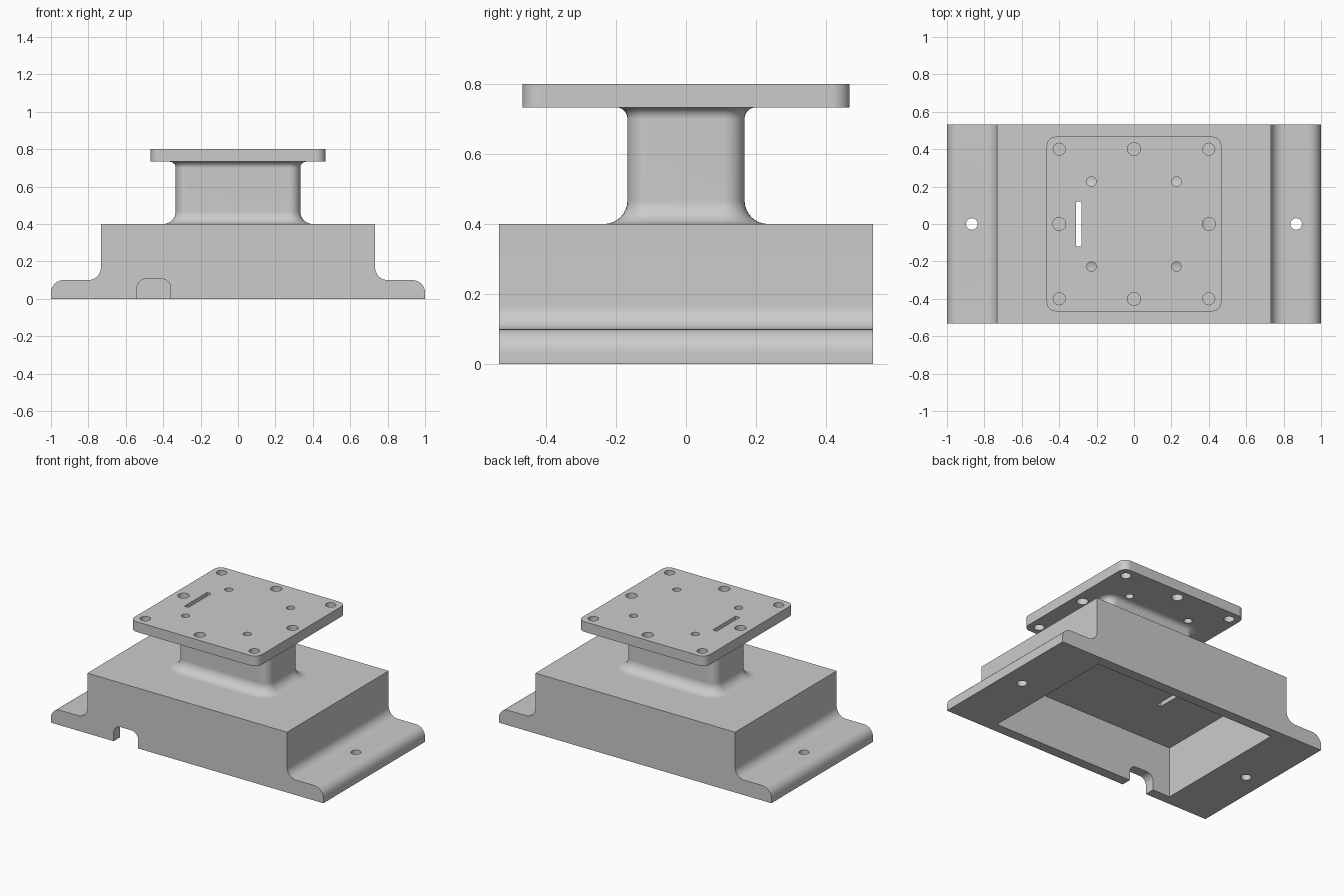
import bpy, bmesh
from math import sin, cos, pi

cube = bpy.data.objects.get("Cube")
if cube:
    bpy.data.objects.remove(cube, do_unlink=True)

# One plain grey for the whole mount
grey = bpy.data.materials.new("plain grey")
COLOUR = (0.6, 0.6, 0.6, 1)
grey.diffuse_color = COLOUR
grey.use_nodes = True
grey.node_tree.nodes["Principled BSDF"].inputs["Base Color"].default_value = COLOUR


def arc(cx, cy, r, start, end, n=8):
    """Points on an arc, angles in quarter turns."""
    angles = [(start + (end - start) * i / n) * pi / 2 for i in range(n + 1)]
    return [(cx + r * cos(a), cy + r * sin(a)) for a in angles]


def rounded_rect(hx, hy, r):
    return (arc(hx - r, hy - r, r, 0, 1) + arc(r - hx, hy - r, r, 1, 2)
            + arc(r - hx, r - hy, r, 2, 3) + arc(hx - r, r - hy, r, 3, 4))


def loft(name, rings):
    """Skin rings of 3D points and cap both ends."""
    bm = bmesh.new()
    loops = [[bm.verts.new(p) for p in ring] for ring in rings]
    n = len(loops[0])
    for a, b in zip(loops, loops[1:]):
        for i in range(n):
            j = (i + 1) % n
            bm.faces.new((a[i], a[j], b[j], b[i]))
    bm.faces.new(loops[0][::-1])
    bm.faces.new(loops[-1])
    bmesh.ops.recalc_face_normals(bm, faces=bm.faces)
    mesh = bpy.data.meshes.new(name)
    bm.to_mesh(mesh)
    bm.free()
    mesh.materials.append(grey)
    obj = bpy.data.objects.new(name, mesh)
    bpy.context.collection.objects.link(obj)
    return obj


def prism_z(name, outline, z0, z1):
    return loft(name, [[(x, y, z) for x, y in outline] for z in (z0, z1)])


def prism_y(name, outline, y0, y1):
    return loft(name, [[(x, y, z) for x, z in outline] for y in (y0, y1)])


def box(name, x0, x1, y0, y1, z0, z1):
    return prism_z(name, [(x0, y0), (x1, y0), (x1, y1), (x0, y1)], z0, z1)


def drill(x, y, r, z0, z1):
    return prism_z("hole_cutter", arc(x, y, r, 0, 4, 32)[:-1], z0, z1)


def finish(obj, cutters):
    """Cut the openings, then shade smooth with crisp edges."""
    bpy.ops.object.select_all(action='DESELECT')
    bpy.context.view_layer.objects.active = obj
    obj.select_set(True)
    for cutter in cutters:
        cutter.hide_render = True
        mod = obj.modifiers.new("cut", 'BOOLEAN')
        mod.operation = 'DIFFERENCE'
        mod.solver = 'EXACT'
        mod.object = cutter
        bpy.ops.object.modifier_apply(modifier=mod.name)
        bpy.data.objects.remove(cutter, do_unlink=True)
    bpy.ops.object.shade_smooth_by_angle(angle=pi / 6)
    mod = obj.modifiers.new("flat_normals", 'WEIGHTED_NORMAL')
    mod.keep_sharp = True
    bpy.ops.object.modifier_apply(modifier=mod.name)


def slot_cutter():
    return box("slot_cutter", -0.31, -0.28, -0.12, 0.12, 0.2, 1)


R = 0.067
DEPTH = 0.533

# Base: hollow block with filleted mounting feet
half = ([(1, 0)] + arc(1 - R, 0.1 - R, R, 0, 1)
        + arc(0.733 + R, 0.1 + R, R, 3, 2) + [(0.733, 0.4)])
base = prism_y("base", half + [(-x, z) for x, z in reversed(half)], -DEPTH, DEPTH)
cavity = box("cavity_cutter", -0.667, 0.667, -0.467, 0.467, -0.1, 0.333)
notch_outline = ([(-0.36, -0.1)] + arc(-0.41, 0.057, 0.05, 0, 1)
                 + arc(-0.49, 0.057, 0.05, 1, 2) + [(-0.54, -0.1)])
notch = prism_y("cable_notch_cutter", notch_outline, -0.6, -0.4)
finish(base, [cavity, notch, slot_cutter()]
       + [drill(x, 0, 0.031, -0.1, 0.2) for x in (-0.867, 0.867)])

# Pedestal: rounded column flaring into the base and the plate
flare = [(R - d, 0.4 + R - h) for d, h in arc(0, 0, R, 0, 1)]
flare = [(R - R * sin(i * pi / 16), 0.4 + R - R * cos(i * pi / 16)) for i in range(9)]
T = 0.033
flare += [(T - T * cos(i * pi / 16), 0.733 - T + T * sin(i * pi / 16)) for i in range(9)]
pedestal = loft("pedestal", [
    [(x, y, z) for x, y in rounded_rect(0.333 + d, 0.167 + d, 0.06 + d)]
    for d, z in flare])
finish(pedestal, [slot_cutter()])

# Top plate: rounded square with bolt holes and cable slot
plate = prism_z("top_plate", rounded_rect(0.467, 0.467, 0.05), 0.733, 0.8)
holes = [drill(x, y, 0.032 if x and y else 0.035, 0.7, 0.9)
         for x in (-0.4, 0, 0.4) for y in (-0.4, 0, 0.4) if x or y]
holes += [drill(x, y, 0.025, 0.7, 0.9) for x in (-0.227, 0.227) for y in (-0.227, 0.227)]
finish(plate, holes + [slot_cutter()])
